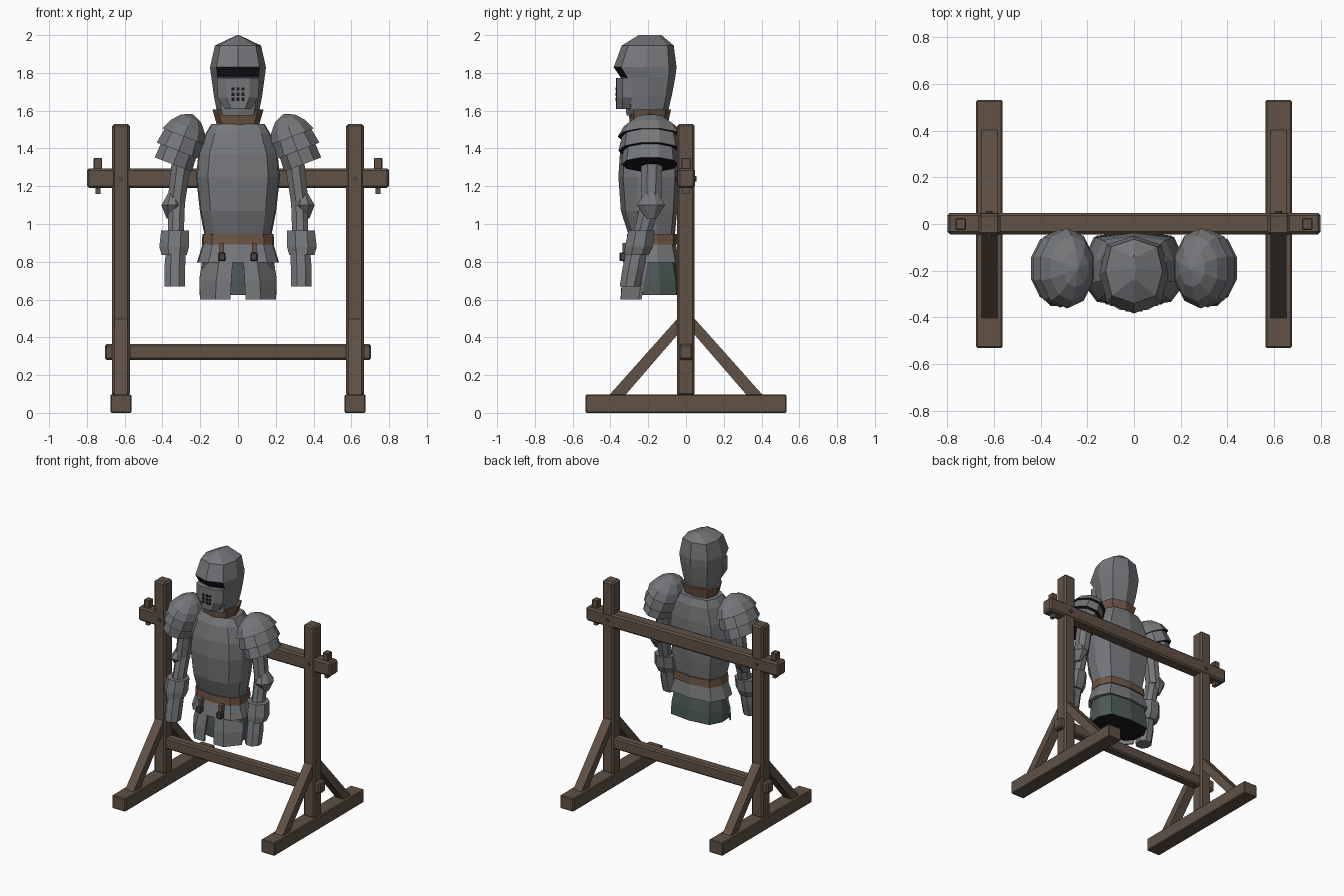
import bpy, bmesh, math
from mathutils import Vector, Matrix

if "Cube" in bpy.data.objects:
    bpy.data.objects.remove(bpy.data.objects["Cube"])


def material(name, r, g, b):
    m = bpy.data.materials.new(name)
    m.diffuse_color = (r, g, b, 1)
    m.use_nodes = True
    m.node_tree.nodes["Principled BSDF"].inputs["Base Color"].default_value = m.diffuse_color
    return m


STEEL = material("steel", 0.175, 0.183, 0.193)
WOOD = material("brown wood", 0.115, 0.083, 0.062)
LEATHER = material("leather", 0.15, 0.09, 0.058)
MAIL = material("dark mail", 0.075, 0.096, 0.096)
BLACK = material("black", 0.01, 0.01, 0.012)
IRON = material("dark iron", 0.06, 0.058, 0.056)


def finish(name, bm, *mats):
    me = bpy.data.meshes.new(name)
    bm.to_mesh(me)
    bm.free()
    for m in mats:
        me.materials.append(m)
    ob = bpy.data.objects.new(name, me)
    bpy.context.collection.objects.link(ob)
    return ob


def loft(name, rings, *mats, rule=None, bottom=True, top=True):
    """Skin closed rings, listed bottom to top; rule(face) picks the material."""
    bm = bmesh.new()
    loops = [[bm.verts.new(p) for p in r] for r in rings]
    n = len(loops[0])
    for a, b in zip(loops, loops[1:]):
        for i in range(n):
            j = (i + 1) % n
            bm.faces.new((a[i], a[j], b[j], b[i]))
    if bottom:
        bm.faces.new(loops[0][::-1])
    if top:
        bm.faces.new(loops[-1])
    bmesh.ops.recalc_face_normals(bm, faces=bm.faces)
    if rule:
        for f in bm.faces:
            f.material_index = rule(f)
    return finish(name, bm, *mats)


def box(name, x, y, z, mat, bevel=0.0):
    bm = bmesh.new()
    bmesh.ops.create_cube(bm, size=1)
    for v in bm.verts:
        v.co = [lo + (c + 0.5) * (hi - lo) for c, (lo, hi) in zip(v.co, (x, y, z))]
    ob = finish(name, bm, mat)
    if bevel:
        ob.modifiers.new("chamfer", "BEVEL").width = bevel
        ob.modifiers["chamfer"].segments = 1
    return ob


def span(c, w):
    return (c - w / 2, c + w / 2)


def mirrored(half):
    """Complete a half outline whose first and last points lie on x = 0."""
    return half + [(-x, y, z) for x, y, z in half[-2:0:-1]]


def body_ring(z, hw, yf, yb):
    m = (yf + yb) / 2
    return mirrored([(0, yf, z), (hw * .72, yf + .025, z), (hw * .97, m - .06, z),
                     (hw, m + .03, z), (hw * .78, yb - .02, z), (0, yb, z)])


def helm_ring(z, hw, yf, yb):
    d = yb - yf
    return mirrored([(0, yf, z), (hw * .77, yf + d * .12, z), (hw, yf + d * .5, z),
                     (hw * .8, yb - d * .12, z), (0, yb, z)])


def ellipse(cx, cy, z, rx, ry, n=8):
    ang = [2 * math.pi * (i + .5) / n for i in range(n)]
    return [(cx + rx * math.cos(a), cy + ry * math.sin(a), z) for a in ang]


# ---- wooden stand ----
box("crossbeam", (-.8, .8), (-.045, .048), (1.19, 1.295), WOOD, .012)
box("lower_beam", (-.705, .705), (-.036, .036), (.28, .365), WOOD, .01)
for s, side in ((1, "right"), (-1, "left")):
    x = .62 * s
    box("foot_" + side, span(x, .112), (-.532, .532), (0, .098), WOOD, .006)
    box("post_" + side, span(x, .094), (-.048, .046), (.09, 1.53), WOOD, .012)
    box("peg_head_" + side, span(.742 * s, .045), span(0, .05), (1.29, 1.35), WOOD, .004)
    box("peg_tip_" + side, span(.742 * s, .026), span(0, .035), (1.16, 1.2), WOOD)
    # braces on both sides of each post
    for t, end in ((-1, "front"), (1, "back")):
        prof = [(.41, .09), (.325, .09), (.04, .42), (.04, .505)]
        loft(f"brace_{end}_{side}",
             [[(x + w, t * y, z) for y, z in prof] for w in (-.034, .034)], WOOD)
    # round bolt heads
    for y in (-.05, .05):
        bm = bmesh.new()
        bmesh.ops.create_cone(bm, cap_ends=True, segments=8, radius1=.014, radius2=.014,
                              depth=.01, matrix=Matrix.Translation((x, y, 1.24))
                              @ Matrix.Rotation(math.pi / 2, 4, 'X'))
        finish("bolt_" + side, bm, IRON)

# ---- torso ----
loft("breastplate", [body_ring(*r) for r in (
    (.93, .175, -.30, -.06), (1.07, .202, -.345, -.047), (1.25, .222, -.358, -.038),
    (1.37, .21, -.35, -.038), (1.48, .17, -.325, -.05), (1.53, .14, -.295, -.07))], STEEL)
loft("belt", [body_ring(.892, .192, -.315, -.045), body_ring(.948, .188, -.312, -.048)], LEATHER)
loft("waist_skirt", [body_ring(.795, .218, -.335, -.035), body_ring(.90, .185, -.307, -.055)], STEEL)
loft("mail_skirt", [body_ring(.625, .205, -.305, -.03), body_ring(.71, .205, -.305, -.035),
                    body_ring(.80, .19, -.30, -.05)], MAIL, BLACK,
     rule=lambda f: int(f.normal.z < -.9))
for s, side in ((1, "right"), (-1, "left")):
    # hanging thigh plate, folded in three facets
    def plate(z, pts):
        return [(s * x, y, z) for x, y in pts] + [(s * x * .99, y + .015, z) for x, y in pts[::-1]]
    loft("thigh_plate_" + side, [
        plate(.60, [(.04, -.347), (.12, -.345), (.20, -.25)]),
        plate(.70, [(.035, -.34), (.115, -.338), (.205, -.235)]),
        plate(.81, [(.028, -.32), (.10, -.318), (.19, -.215)])], STEEL)
    # strap and buckle below the belt
    box("strap_" + side, span(.085 * s, .024), (-.337, -.30), (.84, .90), LEATHER)
    box("buckle_" + side, span(.085 * s, .04), (-.352, -.31), (.803, .85), IRON, .006)

# ---- collar and helmet ----
loft("collar", [helm_ring(1.51, .108, -.295, -.10), helm_ring(1.605, .135, -.305, -.08)], LEATHER)
loft("helmet", [helm_ring(*r) for r in (
    (1.575, .108, -.315, -.10), (1.68, .128, -.325, -.075), (1.775, .141, -.345, -.057),
    (1.83, .148, -.383, -.05), (1.945, .122, -.34, -.065), (2.0, .006, -.25, -.13))],
    STEEL, BLACK,
    rule=lambda f: int(1.775 < f.calc_center_median().z < 1.83 and f.normal.y < -.6))


def visor_ring(z, hw):
    return mirrored([(0, -.37, z), (hw * .55, -.368, z), (hw, -.335, z),
                     (hw, -.285, z), (0, -.285, z)])


loft("visor", [visor_ring(1.61, .07), visor_ring(1.67, .108), visor_ring(1.772, .112)], STEEL)
for i in (-1, 0, 1):
    for j in range(3):
        box("breath_hole", span(i * .027, .017), (-.374, -.366), span(1.66 + j * .027, .017), BLACK)

# ---- arms ----
for s, side in ((1, "right"), (-1, "left")):
    def limb(name, *rings, mat=STEEL):
        return loft(name + "_" + side, [ellipse(s * r[0], *r[1:]) for r in rings], mat)
    limb("upper_arm", (.33, -.185, 1.09, .05, .058), (.29, -.18, 1.40, .058, .062))
    limb("forearm", (.33, -.235, .93, .046, .052), (.325, -.185, 1.12, .048, .056))
    limb("elbow_guard", (.36, -.185, 1.03, .02, .03), (.35, -.185, 1.10, .06, .08),
         (.345, -.185, 1.175, .02, .03))
    limb("cuff", (.338, -.262, .835, .072, .07), (.338, -.25, .88, .085, .08),
         (.333, -.235, .965, .08, .075))
    limb("gauntlet", (.335, -.297, .67, .058, .058), (.335, -.28, .76, .06, .062),
         (.33, -.26, .86, .056, .06))

    # shoulder guard: overlapping lames on an axis leaning outwards
    frame = Matrix.Translation((.343 * s, -.19, 1.315)) @ Matrix.Rotation(-s * math.radians(21), 4, 'Y')
    lames = {"lower": ((0, .11, .152), (.10, .105, .14)),
             "middle": ((.077, .13, .168), (.18, .112, .145)),
             "top": ((.158, .128, .172), (.215, .102, .14), (.262, .06, .08), (.285, .006, .008))}
    for part, rows in lames.items():
        loft(f"shoulder_{part}_{side}",
             [[frame @ Vector(p) for p in ellipse(0, 0, t, rx, ry, 10)] for t, rx, ry in rows],
             STEEL, BLACK, rule=lambda f: int(f.normal.z < -.8))
